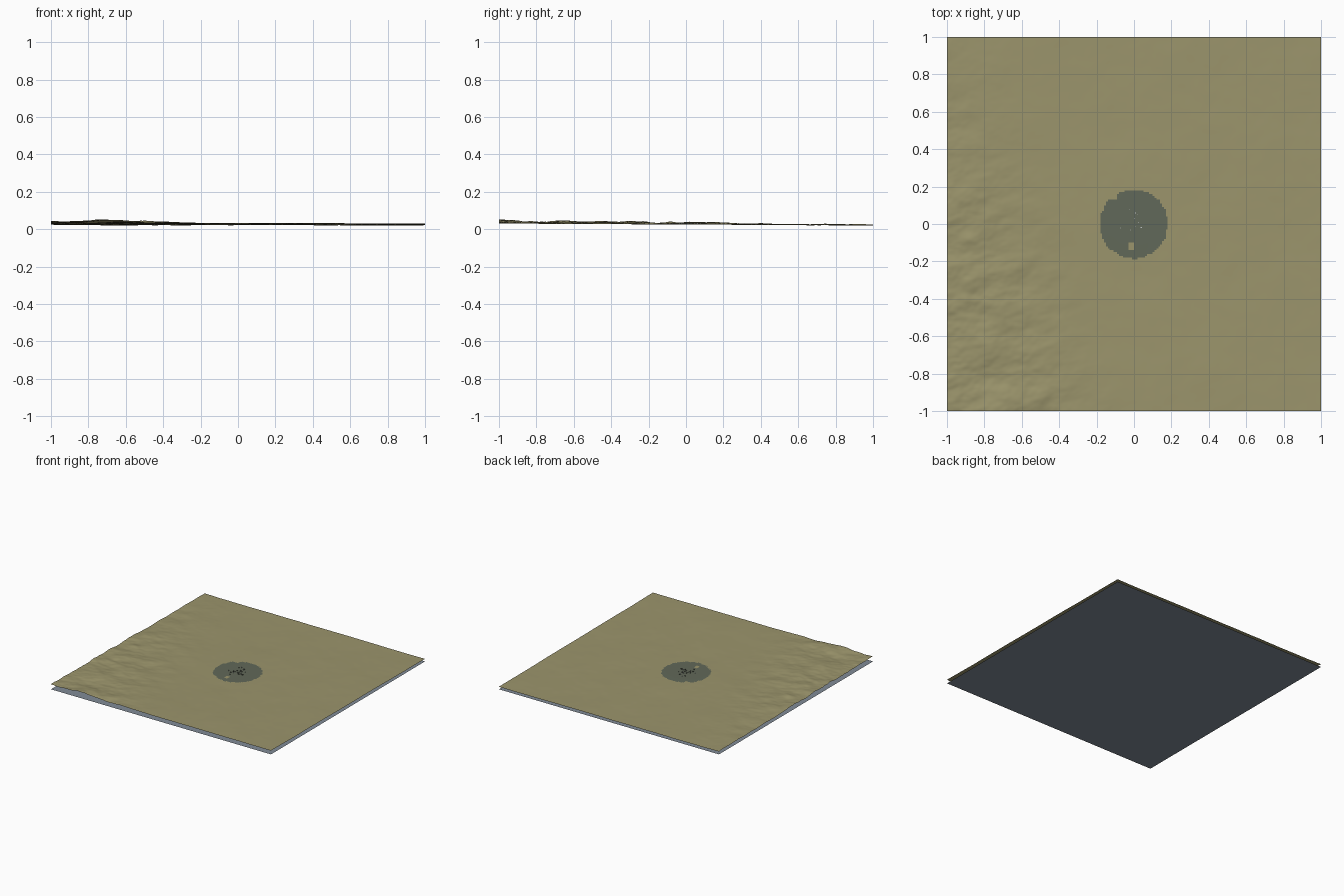
import bpy, bmesh, math, random
from mathutils import Vector, noise

cube = bpy.data.objects.get("Cube")
if cube:
    bpy.data.objects.remove(cube)


def material(name, color):
    mat = bpy.data.materials.new(name)
    mat.use_nodes = True
    mat.diffuse_color = (*color, 1)
    mat.node_tree.nodes["Principled BSDF"].inputs["Base Color"].default_value = (*color, 1)
    return mat


def make_object(name, bm, *mats):
    mesh = bpy.data.meshes.new(name)
    bm.to_mesh(mesh)
    bm.free()
    for mat in mats:
        mesh.materials.append(mat)
    obj = bpy.data.objects.new(name, mesh)
    bpy.context.collection.objects.link(obj)
    return obj


grass = material("dry_grass", (0.33, 0.30, 0.15))
town_green = material("dark_town_ground", (0.12, 0.14, 0.10))
slate = material("slate_base", (0.22, 0.26, 0.31))
pale = material("pale_building", (0.55, 0.57, 0.58))


def ramp(value, low, high):
    t = min(max((value - low) / (high - low), 0), 1)
    return t * t * (3 - 2 * t)


def height(x, y):
    # Gentle plain, sloping down to the back
    plain = 0.026 - 0.005 * y + 0.003 * noise.fractal(Vector((x * 2, y * 2, 3)), 1, 2, 4)
    # Rough hills on the low-x side, strongest toward the front
    hills = ramp(-x - 0.3 * y, 0.25, 1.0) * (1 - 0.55 * ramp(y, -0.2, 0.9))
    p = Vector(((x + 0.5 * y) * 3.5, (y - 0.3 * x) * 6, 7))
    ridges = noise.fractal(p, 0.9, 2, 5)
    z = plain + hills * (0.010 + 0.011 * ridges)
    flat = 1 - ramp(math.hypot(x, y), 0.12, 0.3)
    z = z * (1 - flat) + 0.027 * flat
    return min(max(z, 0.016), 0.055)


# Flat base sheet
bm = bmesh.new()
bmesh.ops.create_grid(bm, x_segments=1, y_segments=1, size=1)
make_object("base_sheet", bm, slate)

# Terrain sheet with a ragged round town area
bm = bmesh.new()
bmesh.ops.create_grid(bm, x_segments=200, y_segments=200, size=1)
for v in bm.verts:
    v.co.z = height(v.co.x, v.co.y)
for f in bm.faces:
    f.smooth = True
    x, y, _ = f.calc_center_median()
    edge = 0.182 + 0.008 * noise.noise(Vector((x * 25, y * 25, 0)))
    notch = -0.15 < x < -0.09 and y > 0.125
    clearing = abs(x + 0.015) < 0.012 and -0.145 < y < -0.105
    if math.hypot(x, y) < edge and not notch and not clearing:
        f.material_index = 1
make_object("terrain", bm, grass, town_green)

# Tiny buildings scattered around the middle
random.seed(4)
bm = bmesh.new()
for i in range(26):
    x, y = random.gauss(0, 0.035), random.gauss(0.01, 0.04)
    size = random.uniform(0.003, 0.007)
    made = bmesh.ops.create_cube(bm, size=1)["verts"]
    bmesh.ops.scale(bm, vec=(size, size, 0.006), verts=made)
    bmesh.ops.translate(bm, vec=(x, y, height(x, y) + 0.002), verts=made)
    for f in {f for v in made for f in v.link_faces}:
        f.material_index = i % 3 > 0
make_object("town_buildings", bm, pale, town_green)
